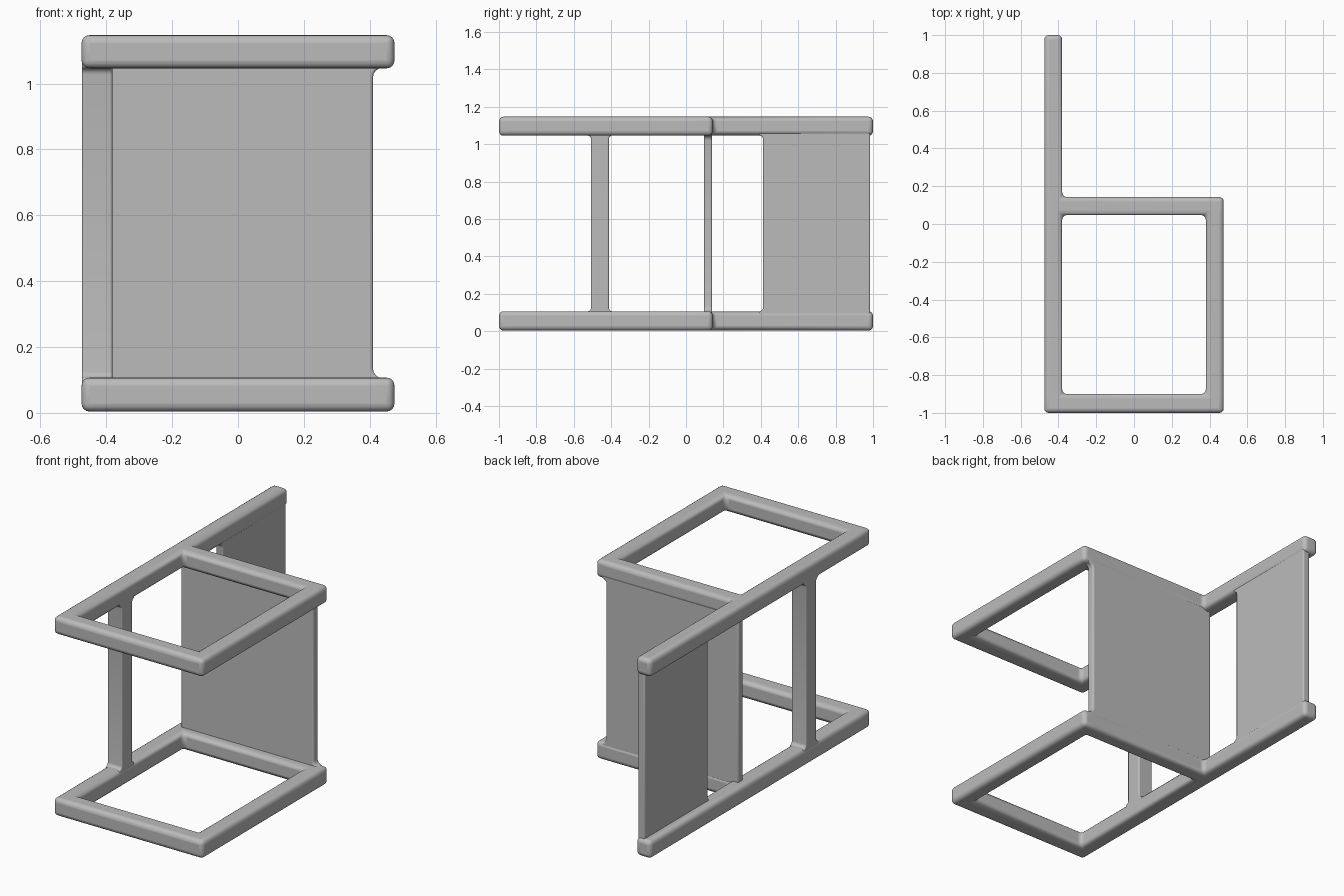
import bpy, bmesh, math
from mathutils import Matrix, Vector

if "Cube" in bpy.data.objects:
    bpy.data.objects.remove(bpy.data.objects["Cube"])

grey = bpy.data.materials.new("plain grey")
grey.diffuse_color = (0.5, 0.5, 0.5, 1)
grey.use_nodes = True
grey.node_tree.nodes["Principled BSDF"].inputs["Base Color"].default_value = grey.diffuse_color


def finish(name, bm, bevel):
    """Turn a bmesh into a smooth, round-edged object."""
    bmesh.ops.recalc_face_normals(bm, faces=bm.faces)
    me = bpy.data.meshes.new(name)
    bm.to_mesh(me)
    bm.free()
    me.materials.append(grey)
    ob = bpy.data.objects.new(name, me)
    bpy.context.collection.objects.link(ob)
    mod = ob.modifiers.new("round edges", 'BEVEL')
    mod.width, mod.segments = bevel, 4
    mod.limit_method, mod.angle_limit = 'ANGLE', math.radians(40)
    bpy.ops.object.select_all(action='DESELECT')
    ob.select_set(True)
    bpy.context.view_layer.objects.active = ob
    bpy.ops.object.shade_smooth_by_angle(angle=math.radians(35))
    return ob


def extrude(bm, faces, offset):
    new = bmesh.ops.extrude_face_region(bm, geom=faces)["geom"]
    verts = [v for v in new if isinstance(v, bmesh.types.BMVert)]
    bmesh.ops.translate(bm, verts=verts, vec=offset)


def side_frame(name, z0, z1):
    """Leg loop plus tall back post, kept as cells of a coarse grid."""
    xs = [-0.475, -0.38, 0.38, 0.475]
    ys = [-1.0, -0.9, 0.047, 0.143, 1.0]
    bm = bmesh.new()
    grid = [[bm.verts.new((x, y, z0)) for y in ys] for x in xs]
    faces = []
    for i in range(3):
        for j in range(4):
            if i == 0 or j in (0, 2) or (i == 2 and j == 1):
                faces.append(bm.faces.new((grid[i][j], grid[i + 1][j],
                                           grid[i + 1][j + 1], grid[i][j + 1])))
    extrude(bm, faces, (0, 0, z1 - z0))
    bmesh.ops.delete(bm, geom=[v for v in bm.verts if not v.link_faces], context='VERTS')
    finish(name, bm, 0.024)


def span(name, a0, a1, flare0, flare1, depth0, depth1, matrix, bevel):
    """Panel or bar between the frames, with filleted ends on the flared edges.
    Local axes: a across, z along, third axis is the thickness."""
    low, high, ends = 0.106, 1.047, (0.06, 1.09)
    arc = [k * math.pi / 8 for k in range(5)]

    def edge(a, r, sign):
        if not r:
            return [(a, ends[0]), (a, ends[1])]
        foot = [(a + sign * r * (1 - math.sin(t)), low + r * (1 - math.cos(t))) for t in arc]
        foot.reverse()                       # from panel edge down to the frame
        foot.reverse()                       # from frame up to the panel edge
        head = [(p, low + high - z) for p, z in reversed(foot)]
        return [(foot[0][0], ends[0])] + foot + head + [(head[-1][0], ends[1])]

    outline = edge(a1, flare1, 1) + edge(a0, flare0, -1)[::-1]
    bm = bmesh.new()
    face = bm.faces.new([bm.verts.new((a, depth0, z)) for a, z in outline])
    extrude(bm, [face], Vector((0, depth1 - depth0, 0)))
    bmesh.ops.transform(bm, matrix=matrix, verts=bm.verts)
    finish(name, bm, bevel)


along_x = Matrix.Identity(4)
along_y = Matrix(((0, 1, 0, 0), (1, 0, 0, 0), (0, 0, 1, 0), (0, 0, 0, 1)))

# Two identical side frames
side_frame("lower_side_frame", 0.004, 0.107)
side_frame("upper_side_frame", 1.046, 1.147)

# Seat, flush with the sitting side of the frames
span("seat", -0.43, 0.41, 0, 0.028, 0.097, 0.14, along_x, 0.009)

# Backrest, flush with the sitting side of the posts
span("backrest", 0.412, 0.985, 0.022, 0, -0.428, -0.384, along_y, 0.009)

# Stretcher between the back legs
span("back_stretcher", -0.508, -0.412, 0.02, 0.02, -0.474, -0.381, along_y, 0.015)
